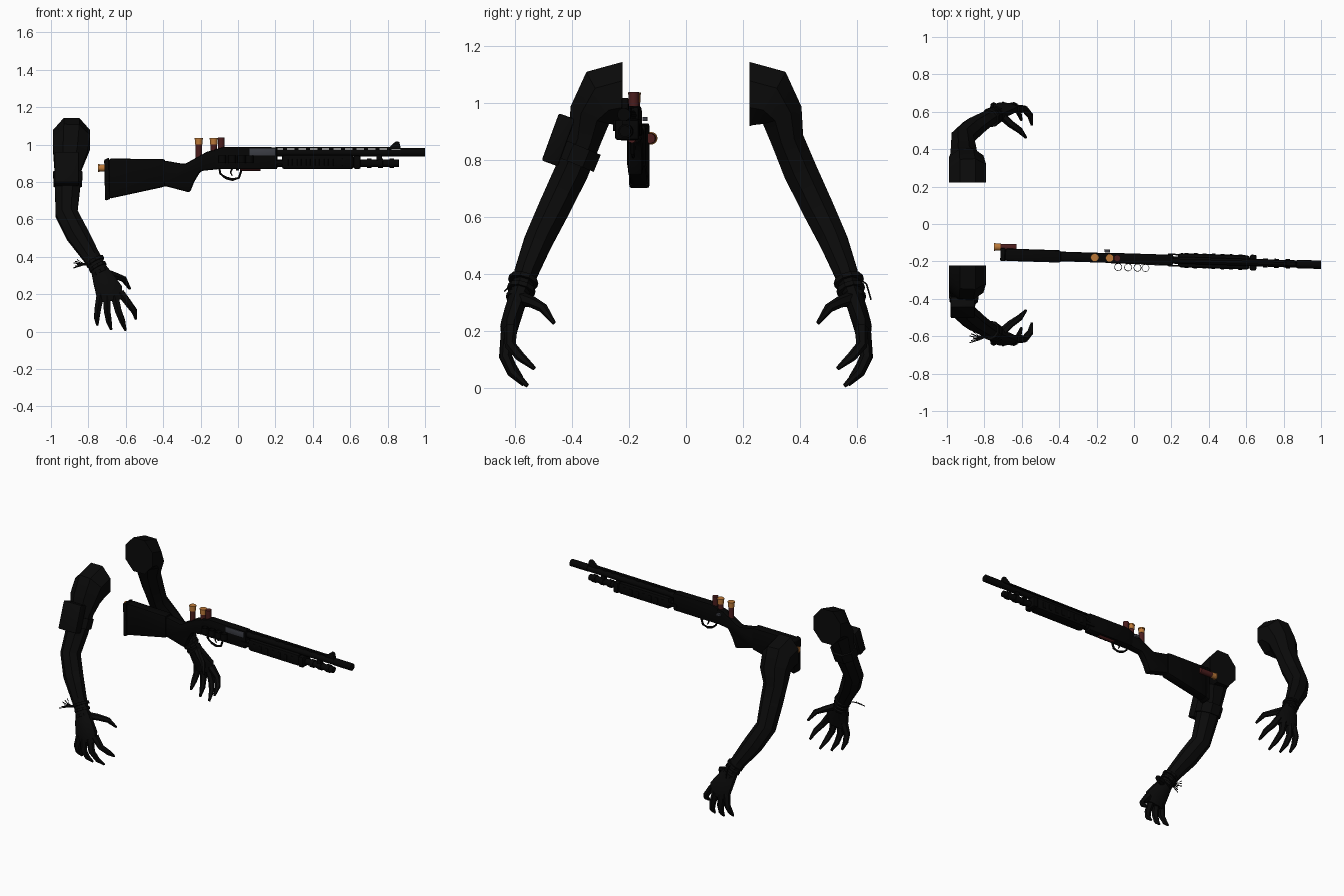
import bpy, bmesh, math
from mathutils import Vector, Matrix

cube = bpy.data.objects.get("Cube")
if cube:
    bpy.data.objects.remove(cube)


def material(name, rgb):
    m = bpy.data.materials.new(name)
    m.use_nodes = True
    m.diffuse_color = (*rgb, 1)
    m.node_tree.nodes["Principled BSDF"].inputs["Base Color"].default_value = (*rgb, 1)
    return m


SKIN = material("dark cloth", (0.003, 0.003, 0.003))
BLACK = material("gun black", (0.0015, 0.0015, 0.0015))
GREY = material("bolt grey", (0.045, 0.048, 0.06))
RED = material("shell red", (0.07, 0.012, 0.012))
BRASS = material("shell brass", (0.5, 0.19, 0.04))
GUN = Matrix.Translation((0, -0.186, 0)) @ Matrix.Rotation(-0.032, 4, "Z")


def finish(name, bm, mat, matrix=None, bevel=0):
    bmesh.ops.recalc_face_normals(bm, faces=bm.faces)
    if bevel:
        bmesh.ops.bevel(bm, geom=bm.edges[:], offset=bevel, segments=2, affect="EDGES", profile=0.5)
    mesh = bpy.data.meshes.new(name)
    bm.to_mesh(mesh)
    bm.free()
    if matrix:
        mesh.transform(matrix)
    mesh.materials.append(mat)
    ob = bpy.data.objects.new(name, mesh)
    bpy.context.collection.objects.link(ob)
    bpy.ops.object.select_all(action="DESELECT")
    ob.select_set(True)
    bpy.context.view_layer.objects.active = ob
    bpy.ops.object.shade_smooth_by_angle(angle=math.radians(35))
    return ob


def loft(name, path, mat, matrix=None, sides=8, start=None):
    """Tube through (x, y, z, radius, radius) stations."""
    bm = bmesh.new()
    pts = [Vector(p[:3]) for p in path]
    rings = []
    for i, p in enumerate(path):
        t = (pts[min(i + 1, len(pts) - 1)] - pts[max(i - 1, 0)]).normalized()
        if i == 0 and start:
            t = Vector(start)
        ref = Vector((1, 0, 0)) if abs(t.x) < 0.85 else Vector((0, 1, 0))
        u = (ref - t * ref.dot(t)).normalized()
        v = t.cross(u)
        angles = [2 * math.pi * (k + 0.5) / sides for k in range(sides)]
        rings.append([bm.verts.new(pts[i] + u * p[3] * math.cos(a) + v * p[-1] * math.sin(a)) for a in angles])
    for a, b in zip(rings, rings[1:]):
        for k in range(sides):
            n = (k + 1) % sides
            bm.faces.new((a[k], a[n], b[n], b[k]))
    bm.faces.new(rings[0])
    bm.faces.new(rings[-1])
    return finish(name, bm, mat, matrix)


def box(name, lo, hi, mat, matrix=GUN, bevel=0):
    bm = bmesh.new()
    bmesh.ops.create_cube(bm, size=1)
    for v in bm.verts:
        v.co = [(a + b) / 2 + c * (b - a) for a, b, c in zip(lo, hi, v.co)]
    return finish(name, bm, mat, matrix, bevel)


def rod(name, x0, x1, z, r, mat=BLACK, y=0):
    return loft(name, [(x0, y, z, r), (x1, y, z, r)], mat, GUN, 16)


def plate(name, outline, width, mat, bevel):
    """Side profile in x and z, extruded across y."""
    bm = bmesh.new()
    f = bm.faces.new([bm.verts.new((x, -width / 2, z)) for x, z in outline])
    top = bmesh.ops.extrude_face_region(bm, geom=[f])["geom"]
    bmesh.ops.translate(bm, vec=(0, width, 0), verts=[g for g in top if isinstance(g, bmesh.types.BMVert)])
    return finish(name, bm, mat, GUN, bevel)


# Arms, mirrored front to back
ARM = [(-.89, .222, 1.03, .108, .122), (-.89, .29, 1.015, .108, .118),
       (-.897, .335, .96, .1, .08), (-.91, .355, .87, .078, .062),
       (-.912, .4, .76, .072, .064), (-.917, .462, .63, .064, .06),
       (-.86, .515, .52, .064, .054), (-.79, .558, .41, .05, .045),
       (-.748, .58, .34, .044, .036), (-.72, .6, .28, .062, .036),
       (-.69, .618, .22, .078, .034), (-.682, .622, .165, .07, .024)]
FINGERS = {
    "little_finger": [(-.735, .62, .2), (-.75, .632, .12), (-.755, .61, .075), (-.752, .575, .035)],
    "ring_finger": [(-.7, .625, .19), (-.7, .635, .11), (-.69, .61, .055), (-.678, .568, .012)],
    "middle_finger": [(-.66, .625, .19), (-.64, .632, .11), (-.618, .605, .055), (-.602, .555, .008)],
    "index_finger": [(-.63, .615, .21), (-.585, .615, .15), (-.555, .58, .11), (-.546, .53, .068)],
    "thumb": [(-.72, .59, .32), (-.66, .535, .3), (-.61, .5, .28), (-.578, .462, .228)],
}
WIDTHS = (.024, .02, .017, .007)


def wrist_strand(name, points, matrix):
    loft(name, [(*p, .003) for p in points], SKIN, matrix, 5)


for side, s in (("back", 1), ("front", -1)):
    flip = Matrix.Diagonal((1, s, 1, 1))
    loft(side + "_arm", ARM, SKIN, flip, 8, (0, 1, 0))
    for finger, path in FINGERS.items():
        loft(f"{side}_{finger}", [(*p, w) for p, w in zip(path, WIDTHS)], SKIN, flip, 6)
    # Wrist bands
    for i in range(3):
        x, y, z = -.768 + .014 * i, .568 + .007 * i, .382 - .03 * i
        r = .053 - .003 * i
        loft(f"{side}_wrist_band_{i}", [(x, y, z, r), (x + .008, y + .004, z - .014, r)], SKIN, flip, 10)
    if s > 0:
        wrist_strand("back_wrist_thread", [(-.75, .61, .38), (-.75, .632, .365), (-.75, .648, .31)], flip)

# Tied knot at the front wrist
front = Matrix.Diagonal((1, -1, 1, 1))
for i in range(6):
    wrist_strand(f"wrist_knot_{i}", [(-.78, .6, .36), (-.83, .6 + .004 * i, .365 - .002 * i),
                                     (-.86 - .01 * (i % 3), .575 + .012 * i, .385 - .009 * i)], front)

# Arm band and pouch on the front arm
loft("arm_band", [(-.91, .365, .845, .085, .078), (-.91, .39, .785, .082, .078)], SKIN, front)
tilt = Matrix.Translation((-.915, -.447, .87)) @ Matrix.Rotation(math.radians(-20), 4, "X")
box("arm_pouch", (-.065, -.03, -.088), (.065, .03, .088), SKIN, tilt, .006)

# Stock with a sleeve and butt pad
plate("stock", [(-.7, .91), (-.38, .912), (-.285, .895), (-.165, .962), (-.09, .98), (-.09, .87),
                (-.2, .858), (-.235, .8), (-.257, .743), (-.39, .778), (-.7, .71)], .052, BLACK, .012)
plate("stock_sleeve", [(-.69, .925), (-.39, .922), (-.39, .775), (-.69, .71)], .066, BLACK, .012)
plate("butt_pad", [(-.715, .918), (-.69, .93), (-.685, .708), (-.71, .7)], .07, BLACK, .006)

# Receiver, port and controls
plate("receiver", [(-.13, .972), (-.07, .988), (.21, .985), (.21, .868), (-.12, .868)], .056, BLACK, .009)
box("ejection_port", (.062, -.031, .942), (.198, -.027, .978), GREY, bevel=.001)
box("safety_tab", (-.16, .03, .935), (-.13, .046, .95), GREY)
rod("loading_shell", .01, .12, .874, .015, RED)
box("loading_gate", (-.01, -.02, .862), (.005, .02, .872), BLACK)
guard = [(-.1, .875), (-.095, .845), (-.065, .822), (-.03, .812), (.005, .822), (.022, .875)]
loft("trigger_guard", [(x, 0, z, .006, .008) for x, z in guard], BLACK, GUN)
loft("trigger", [(-.03, 0, .875, .006), (-.04, 0, .85, .005), (-.03, 0, .832, .003)], BLACK, GUN, 6)

# Barrel, rib and sight
rod("barrel", .2, .9, .955, .019)
rod("muzzle", .87, 1.0, .958, .023)
box("barrel_rib", (.2, -.008, .98), (.84, .008, .988), BLACK)
for i in range(10):
    x = .24 + .062 * i
    box(f"rib_post_{i}", (x, -.005, .968), (x + .022, .005, .984), BLACK)
plate("front_sight", [(.8, .975), (.825, 1.0), (.845, 1.017), (.862, 1.015), (.872, .975)], .024, BLACK, .004)
box("barrel_clamp", (.74, -.014, .89), (.77, .014, .965), BLACK, bevel=.003)

# Fore-end and magazine tube
rod("magazine_tube", .2, .86, .9, .02)
for i, x in enumerate((.69, .75, .81)):
    rod(f"tube_ring_{i}", x, x + .025, .9, .025)
box("fore_end", (.235, -.038, .868), (.62, .038, .945), BLACK, bevel=.016)
for i in range(7):
    x = .27 + .048 * i
    box(f"grip_rib_{i}", (x, -.041, .885), (x + .022, .041, .925), BLACK, bevel=.003)
box("fore_end_collar", (.62, -.042, .87), (.655, .042, .94), BLACK, bevel=.008)
for y in (-.03, .03):
    box("action_bar", (.18, y - .004, .895), (.26, y + .004, .915), BLACK)

# Empty shell loops on the receiver side
for i, x in enumerate((-.083, -.03, .02, .063)):
    bm = bmesh.new()
    rings = []
    for z in (.9, .94):
        for r in (.021, .018):
            rings.append([bm.verts.new((x + r * math.cos(k * math.pi / 6), -.047 + r * math.sin(k * math.pi / 6), z))
                          for k in range(12)])
    for a, b in ((0, 1), (1, 3), (3, 2), (2, 0)):
        for k in range(12):
            n = (k + 1) % 12
            bm.faces.new((rings[a][k], rings[a][n], rings[b][n], rings[b][k]))
    finish(f"shell_loop_{i}", bm, BLACK, GUN)


# Shells: red hull, brass head and rim
def shell(name, base, axis, head=True):
    o, d = Vector(base), Vector(axis)
    parts = [("hull", 0, .1, .018, RED)]
    if head:
        parts += [("head", .085, .118, .0195, BRASS), ("rim", .113, .12, .022, BRASS)]
    for part, a, b, r, mat in parts:
        loft(f"{name}_{part}", [(*(o + d * a), r), (*(o + d * b), r)], mat, GUN, 16)


shell("rear_shell", (-.21, 0, .915), (0, 0, 1))
shell("middle_shell", (-.13, 0, .915), (0, 0, 1))
shell("front_shell", (-.09, 0, .938), (0, 0, 1), False)
shell("butt_shell", (-.63, .04, .875), (-1, 0, 0))
